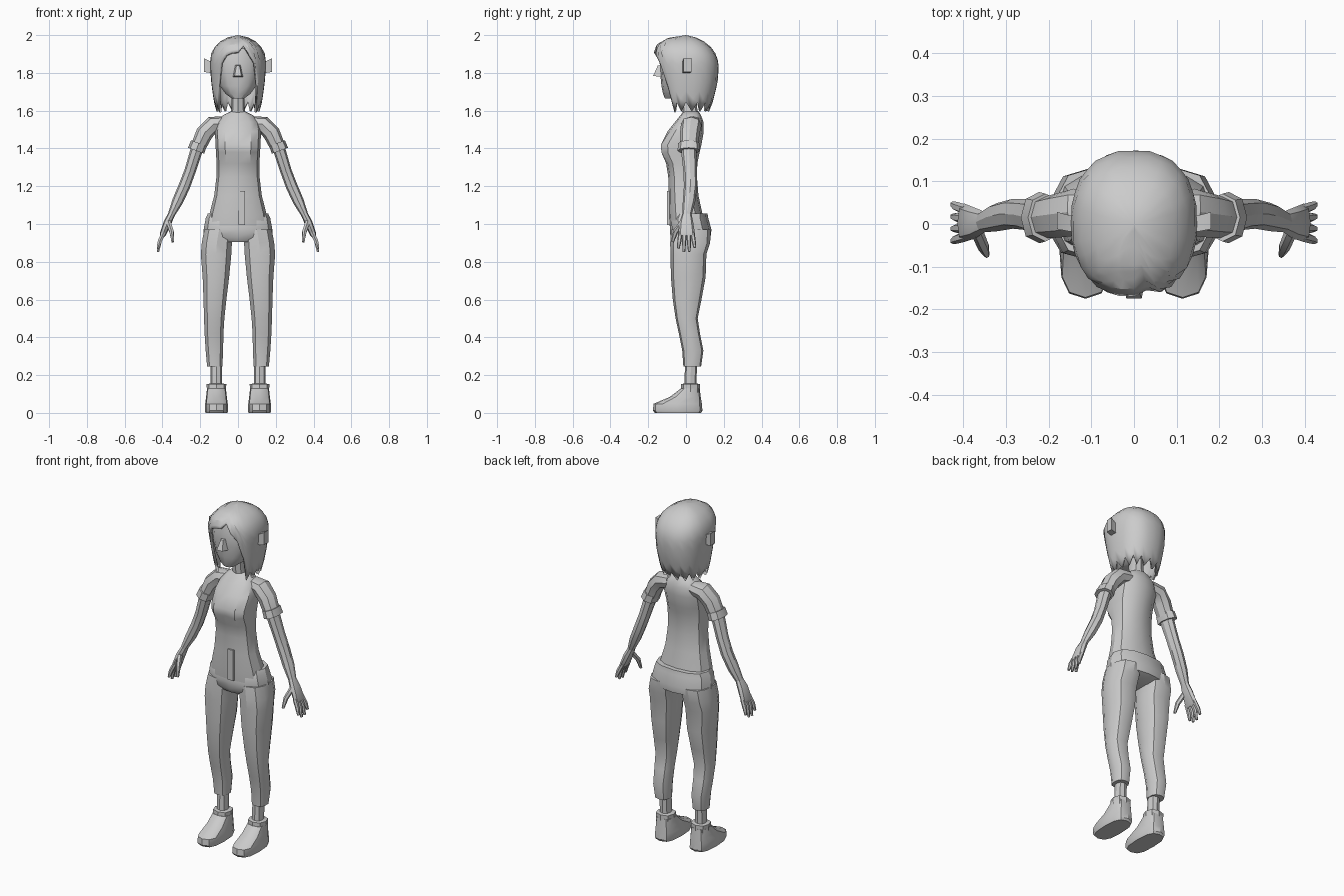
import bpy, bmesh, math
from mathutils import Vector

grey = bpy.data.materials.new("plain grey")
grey.diffuse_color = (0.6, 0.6, 0.6, 1)


def finish(name, bm, mirror=False, angle=32):
    bmesh.ops.remove_doubles(bm, verts=bm.verts, dist=0.0004)
    bmesh.ops.recalc_face_normals(bm, faces=bm.faces)
    me = bpy.data.meshes.new(name)
    bm.to_mesh(me)
    bm.free()
    me.materials.append(grey)
    ob = bpy.data.objects.new(name, me)
    bpy.context.collection.objects.link(ob)
    bpy.ops.object.select_all(action='DESELECT')
    ob.select_set(True)
    bpy.context.view_layer.objects.active = ob
    bpy.ops.object.shade_smooth_by_angle(angle=math.radians(angle))
    if mirror:
        ob.modifiers.new("Mirror", 'MIRROR')
    return ob


def unit(i, n, e):
    """Point on a rounded outline, starting at the front."""
    a = 2 * math.pi * i / n
    p = lambda v: math.copysign(abs(v) ** e, v) if abs(v) > 1e-6 else 0
    return p(math.sin(a)), -p(math.cos(a))


def bridge(bm, rings, caps=True):
    n = len(rings[0])
    for a, b in zip(rings, rings[1:]):
        for i in range(n):
            j = (i + 1) % n
            bm.faces.new((a[i], a[j], b[j], b[i]))
    if caps:
        bm.faces.new(rings[0])
        bm.faces.new(rings[-1])


def stack(name, levels, n=12, e=0.8, mirror=False, tweak=None):
    """Level outlines: (z, centre x, half width, front y, back y)."""
    bm = bmesh.new()
    rings = []
    for z, cx, rx, y0, y1 in levels:
        ring = []
        for i in range(n):
            u, v = unit(i, n, e)
            p = Vector((cx + rx * u, (y0 + y1) / 2 + (y1 - y0) / 2 * v, z))
            ring.append(bm.verts.new(tweak(p) if tweak else p))
        rings.append(ring)
    bridge(bm, rings)
    return finish(name, bm, mirror)


def tube(name, path, n=8, e=0.9):
    """Mirrored limb along a path: (x, y, z, half width, half depth)."""
    bm = bmesh.new()
    pts = [Vector(p[:3]) for p in path]
    rings = []
    for k, p in enumerate(path):
        t = (pts[min(k + 1, len(pts) - 1)] - pts[max(k - 1, 0)]).normalized()
        side = Vector((0, 1, 0)).cross(t).normalized()
        depth = t.cross(side)
        ring = []
        for i in range(n):
            u, v = unit(i, n, e)
            ring.append(bm.verts.new(pts[k] + side * u * p[3] + depth * v * p[4]))
        rings.append(ring)
    bridge(bm, rings)
    return finish(name, bm, True)


def lerp(table, x, col):
    """Read a column of a table sorted by its first column."""
    for a, b in zip(table, table[1:]):
        if x <= b[0]:
            f = (x - a[0]) / (b[0] - a[0])
            return a[col] + f * (b[col] - a[col])
    return table[-1][col]


# Shirt, with a slight hollow between the sides of the bust
def chest(p):
    if 1.33 < p.z < 1.46 and p.y < -0.08 and abs(p.x) < 0.02:
        p.y += 0.02
    return p


stack("shirt", [
    (0.99, 0, 0.158, -0.088, 0.095), (1.05, 0, 0.152, -0.092, 0.088),
    (1.15, 0, 0.126, -0.093, 0.066), (1.25, 0, 0.114, -0.094, 0.058),
    (1.32, 0, 0.113, -0.105, 0.060), (1.38, 0, 0.117, -0.142, 0.072),
    (1.42, 0, 0.119, -0.145, 0.082), (1.49, 0, 0.122, -0.098, 0.094),
    (1.54, 0, 0.110, -0.058, 0.092), (1.575, 0, 0.080, -0.03, 0.080),
    (1.595, 0, 0.042, -0.015, 0.068)], tweak=chest)

# Hanging tie at the front of the waist
bm = bmesh.new()
bmesh.ops.create_cube(bm, size=1)
for v in bm.verts:
    v.co = Vector((0.02 + 0.036 * v.co.x, -0.093 + 0.014 * v.co.y, 1.085 + 0.18 * v.co.z))
finish("waist_tie", bm)

# Trousers
stack("trouser_hips", [
    (0.905, 0, 0.105, -0.065, 0.075), (0.93, 0, 0.183, -0.082, 0.13),
    (0.97, 0, 0.182, -0.086, 0.135), (1.03, 0, 0.171, -0.085, 0.118),
    (1.055, 0, 0.160, -0.070, 0.114)])
stack("trouser_legs", [
    (0.245, 0.123, 0.042, -0.014, 0.080), (0.33, 0.125, 0.048, -0.020, 0.092),
    (0.42, 0.127, 0.052, -0.038, 0.074), (0.50, 0.126, 0.056, -0.055, 0.062),
    (0.60, 0.122, 0.063, -0.070, 0.082), (0.72, 0.117, 0.073, -0.080, 0.104),
    (0.84, 0.116, 0.084, -0.082, 0.108), (0.90, 0.112, 0.083, -0.084, 0.128),
    (0.97, 0.100, 0.082, -0.078, 0.130)], n=10, mirror=True)

# Ankles and shoes
stack("ankles", [(0.12, 0.115, 0.030, -0.010, 0.055),
                 (0.26, 0.115, 0.030, -0.005, 0.058)], n=8, mirror=True)
stack("shoes", [
    (0.0, 0.114, 0.058, -0.165, 0.080), (0.012, 0.114, 0.062, -0.175, 0.087),
    (0.048, 0.114, 0.060, -0.172, 0.084), (0.085, 0.114, 0.055, -0.085, 0.078),
    (0.13, 0.114, 0.050, -0.026, 0.072)], n=12, e=0.7, mirror=True)
stack("shoe_collars", [
    (0.09, 0.114, 0.050, -0.028, 0.074), (0.152, 0.114, 0.052, -0.026, 0.074),
    (0.155, 0.114, 0.036, -0.012, 0.060)], n=8, mirror=True)

# Sleeves, cuffs and arms
tube("sleeves", [(0.07, 0.035, 1.535, 0.036, 0.045), (0.135, 0.028, 1.525, 0.046, 0.055),
                 (0.178, 0.020, 1.480, 0.046, 0.052), (0.212, 0.015, 1.405, 0.040, 0.048)])
tube("sleeve_cuffs", [(0.207, 0.015, 1.428, 0.044, 0.056), (0.222, 0.015, 1.388, 0.046, 0.060)])
tube("arms", [(0.205, 0.015, 1.43, 0.033, 0.040), (0.226, 0.016, 1.37, 0.032, 0.040),
              (0.254, 0.022, 1.28, 0.030, 0.036), (0.284, 0.024, 1.20, 0.031, 0.035),
              (0.320, 0.016, 1.12, 0.029, 0.033), (0.355, 0.004, 1.045, 0.018, 0.024)])

# Hands with four fingers and a thumb
tube("palms", [(0.350, 0.005, 1.055, 0.018, 0.024), (0.372, 0.002, 1.01, 0.021, 0.036),
               (0.398, 0.003, 0.945, 0.017, 0.045), (0.402, 0.003, 0.935, 0.012, 0.042)])
for k, (y, z) in enumerate([(-0.032, 0.872), (-0.009, 0.852), (0.014, 0.854), (0.037, 0.875)]):
    tube(f"finger_{k + 1}", [(0.393, y * 0.9, 0.955, 0.012, 0.012),
                             (0.414, y * 1.1, 0.91, 0.012, 0.011),
                             (0.424, y * 1.25, z, 0.007, 0.007)], n=6)
tube("thumbs", [(0.368, -0.018, 1.01, 0.014, 0.016), (0.352, -0.055, 0.96, 0.013, 0.014),
                (0.345, -0.072, 0.905, 0.007, 0.008)], n=6)

# Neck and head
stack("neck", [(1.57, 0, 0.042, -0.018, 0.068), (1.62, 0, 0.034, -0.022, 0.058),
               (1.72, 0, 0.034, -0.030, 0.055)], n=8)
stack("head", [
    (1.665, 0, 0.034, -0.112, -0.01), (1.69, 0, 0.068, -0.122, 0.05),
    (1.73, 0, 0.097, -0.130, 0.09), (1.80, 0, 0.118, -0.137, 0.125),
    (1.87, 0, 0.122, -0.140, 0.135), (1.93, 0, 0.100, -0.125, 0.11),
    (1.965, 0, 0.060, -0.080, 0.07)], n=14)

# Wedge-shaped nose
bm = bmesh.new()
base = [bm.verts.new(p) for p in ((-0.028, -0.125, 1.778), (0.028, -0.125, 1.778),
                                 (0.015, -0.132, 1.842), (-0.015, -0.132, 1.842))]
tip = [bm.verts.new(p) for p in ((-0.018, -0.174, 1.784), (0.018, -0.174, 1.784),
                                (0.008, -0.150, 1.838), (-0.008, -0.150, 1.838))]
bridge(bm, [base, tip])
finish("nose", bm)

# Flared ears
bm = bmesh.new()
rings = []
for x, y0, y1, z0, z1 in ((0.12, -0.018, 0.02, 1.80, 1.855), (0.150, -0.018, 0.02, 1.80, 1.862),
                          (0.180, -0.012, 0.028, 1.805, 1.878), (0.166, -0.016, 0.02, 1.797, 1.870)):
    rings.append([bm.verts.new((x, y, z)) for y, z in ((y0, z0), (y1, z0), (y1, z1), (y0, z1))])
bridge(bm, rings[:3])
finish("ears", bm, True)

# Hair shell: columns fall from the crown to a ragged hem, shorter over the face
shape = [(1.57, 0.110, 0.095, 0.115), (1.65, 0.128, 0.115, 0.143), (1.75, 0.142, 0.135, 0.168),
         (1.85, 0.149, 0.160, 0.174), (1.90, 0.143, 0.173, 0.158), (1.95, 0.116, 0.156, 0.122),
         (1.985, 0.068, 0.095, 0.065), (2.0, 0.0, 0.0, 0.0)]
fringe = [(0, 1.91), (12, 1.905), (24, 1.89), (36, 1.84), (46, 1.72), (57, 1.58)]
N, ROWS = 32, 10
bm = bmesh.new()
rings = [[] for _ in range(ROWS)]
for i in range(N):
    deg = 360 * i / N
    off = min(deg, 360 - deg)
    hem = lerp(fringe, off, 1) if off < 58 else (1.595 if i % 2 else 1.645)
    if i == 1:
        hem = 1.945   # parting notch
    u, v = unit(i, N, 0.85)
    for r in range(ROWS):
        z = 2.0 - (2.0 - hem) * (r / (ROWS - 1)) ** 1.6
        depth = lerp(shape, z, 2 if v < 0 else 3)
        rings[r].append(bm.verts.new((lerp(shape, z, 1) * u, depth * v, z)))
bridge(bm, rings, caps=False)
hair = finish("hair", bm, angle=28)
thick = hair.modifiers.new("Thickness", 'SOLIDIFY')
thick.thickness = 0.014
thick.offset = -1
